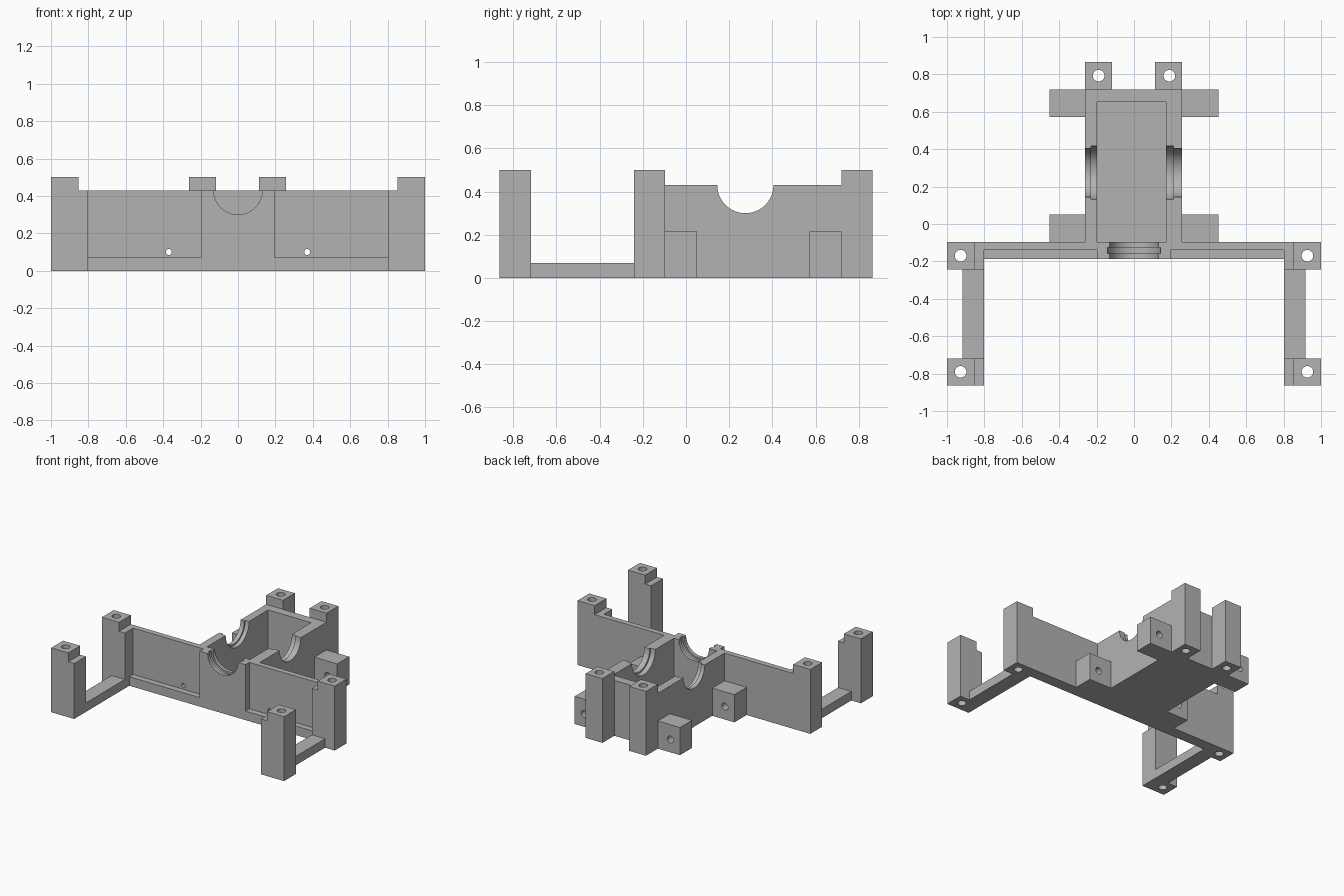
import bpy, bmesh
from math import radians
from mathutils import Matrix, Vector

if "Cube" in bpy.data.objects:
    bpy.data.objects.remove(bpy.data.objects["Cube"])

grey = bpy.data.materials.new("matte grey")
grey.use_nodes = True
grey.diffuse_color = (0.45, 0.45, 0.45, 1)
grey.node_tree.nodes["Principled BSDF"].inputs["Base Color"].default_value = grey.diffuse_color

BASE, TOP, POST = 0.07, 0.43, 0.5      # floor, wall and post heights
FRONT, BACK = -0.187, -0.097           # front wall faces
HALF = 0.803                           # inner edge of the corner posts


def finish(name, bm):
    bmesh.ops.recalc_face_normals(bm, faces=bm.faces)
    mesh = bpy.data.meshes.new(name)
    bm.to_mesh(mesh)
    bm.free()
    mesh.materials.append(grey)
    ob = bpy.data.objects.new(name, mesh)
    bpy.context.collection.objects.link(ob)
    return ob


def prism(name, points, offset):
    """Extrude a closed outline of 3D points along offset."""
    bm = bmesh.new()
    face = bm.faces.new([bm.verts.new(p) for p in points])
    out = bmesh.ops.extrude_face_region(bm, geom=[face])
    verts = [v for v in out["geom"] if isinstance(v, bmesh.types.BMVert)]
    bmesh.ops.translate(bm, verts=verts, vec=Vector(offset))
    return finish(name, bm)


def box(name, x, y, z):
    x0, x1 = sorted(x)
    y0, y1 = y
    return prism(name, [(x0, y0, z[0]), (x1, y0, z[0]), (x1, y1, z[0]), (x0, y1, z[0])],
                 (0, 0, z[1] - z[0]))


def rod(axis, centre, radius, length, sides=48):
    """Cylinder cutter along the given axis."""
    bm = bmesh.new()
    turn = {"X": Matrix.Rotation(radians(90), 4, "Y"),
            "Y": Matrix.Rotation(radians(90), 4, "X"),
            "Z": Matrix.Identity(4)}[axis]
    bmesh.ops.create_cone(bm, cap_ends=True, segments=sides, radius1=radius, radius2=radius,
                          depth=length, matrix=Matrix.Translation(centre) @ turn)
    return finish("cutter", bm)


def cut(ob, *cutters):
    for c in cutters:
        c.hide_render = True
        mod = ob.modifiers.new("cut", "BOOLEAN")
        mod.operation, mod.solver, mod.object = "DIFFERENCE", "EXACT", c
        bpy.context.view_layer.objects.active = ob
        bpy.ops.object.modifier_apply(modifier=mod.name)
        bpy.data.objects.remove(c)
    return ob


parts = []

# Open housing with a wider rear body and a narrower front block
outline = [(-0.198, FRONT), (0.195, FRONT), (0.195, BACK), (0.256, BACK),
           (0.256, 0.72), (-0.262, 0.72), (-0.262, BACK), (-0.198, BACK)]
housing = prism("housing", [(x, y, 0) for x, y in outline], (0, 0, TOP))
cut(housing,
    box("cavity", (-0.198, 0.171), (BACK, 0.652), (BASE, 0.6)),
    # Front bearing seat and its groove
    rod("Y", (0, -0.15, TOP), 0.13, 0.2),
    rod("Y", (0, -0.142, TOP), 0.143, 0.034),
    # Side bearing seats and their grooves
    rod("X", (0, 0.275, TOP), 0.13, 0.7),
    rod("X", (-0.21, 0.275, TOP), 0.143, 0.04),
    rod("X", (0.19, 0.275, TOP), 0.143, 0.04))
parts.append(housing)

for side, s in (("left", 1), ("right", -1)):
    # Thin front panel with a thicker foot ledge
    inner = 0.195 if s > 0 else 0.198
    profile = [(FRONT, 0), (BACK, 0), (BACK, TOP), (-0.14, TOP), (-0.14, BASE), (FRONT, BASE)]
    panel = prism(side + "_panel", [(s * inner, y, z) for y, z in profile],
                  (s * (HALF - inner), 0, 0))
    parts.append(cut(panel, rod("Y", (s * 0.37, -0.12, 0.1), 0.016, 0.2, 24)))

    # Stepped corner posts with screw holes
    step = [(HALF, 0), (1, 0), (1, POST), (0.853, POST), (0.853, TOP), (HALF, TOP)]
    for label, y0, y1 in (("front", -0.863, -0.718), ("middle", -0.242, BACK)):
        post = prism(f"{side}_{label}_post", [(s * x, y0, z) for x, z in step],
                     (0, y1 - y0, 0))
        hole_y = (y0 + y1) / 2
        parts.append(cut(post, rod("Z", (s * 0.927, hole_y, 0.25), 0.031, 1, 32)))

    # Low rail joining the corner posts
    parts.append(box(side + "_rail", (s * HALF, s * 0.917), (-0.718, -0.242), (0, BASE)))

    # Tall rear post
    outer = 0.256 if s > 0 else 0.262
    post = box(side + "_rear_post", (s * (outer - 0.144), s * outer), (0.72, 0.865), (0, POST))
    parts.append(cut(post, rod("Z", (s * 0.189, 0.793, 0.25), 0.031, 1, 32)))

    # Mounting lugs beside the housing
    for label, y0, y1 in (("front", BACK, 0.052), ("rear", 0.572, 0.72)):
        lug = box(f"{side}_{label}_lug", (s * outer, s * 0.452), (y0, y1), (0, 0.215))
        parts.append(cut(lug, rod("Y", (s * 0.37, (y0 + y1) / 2, 0.1), 0.027, 0.4, 24)))

# Smooth the bores, keep the edges sharp
bpy.ops.object.select_all(action="DESELECT")
for ob in parts:
    ob.select_set(True)
bpy.context.view_layer.objects.active = housing
bpy.ops.object.shade_smooth_by_angle(angle=radians(30))
